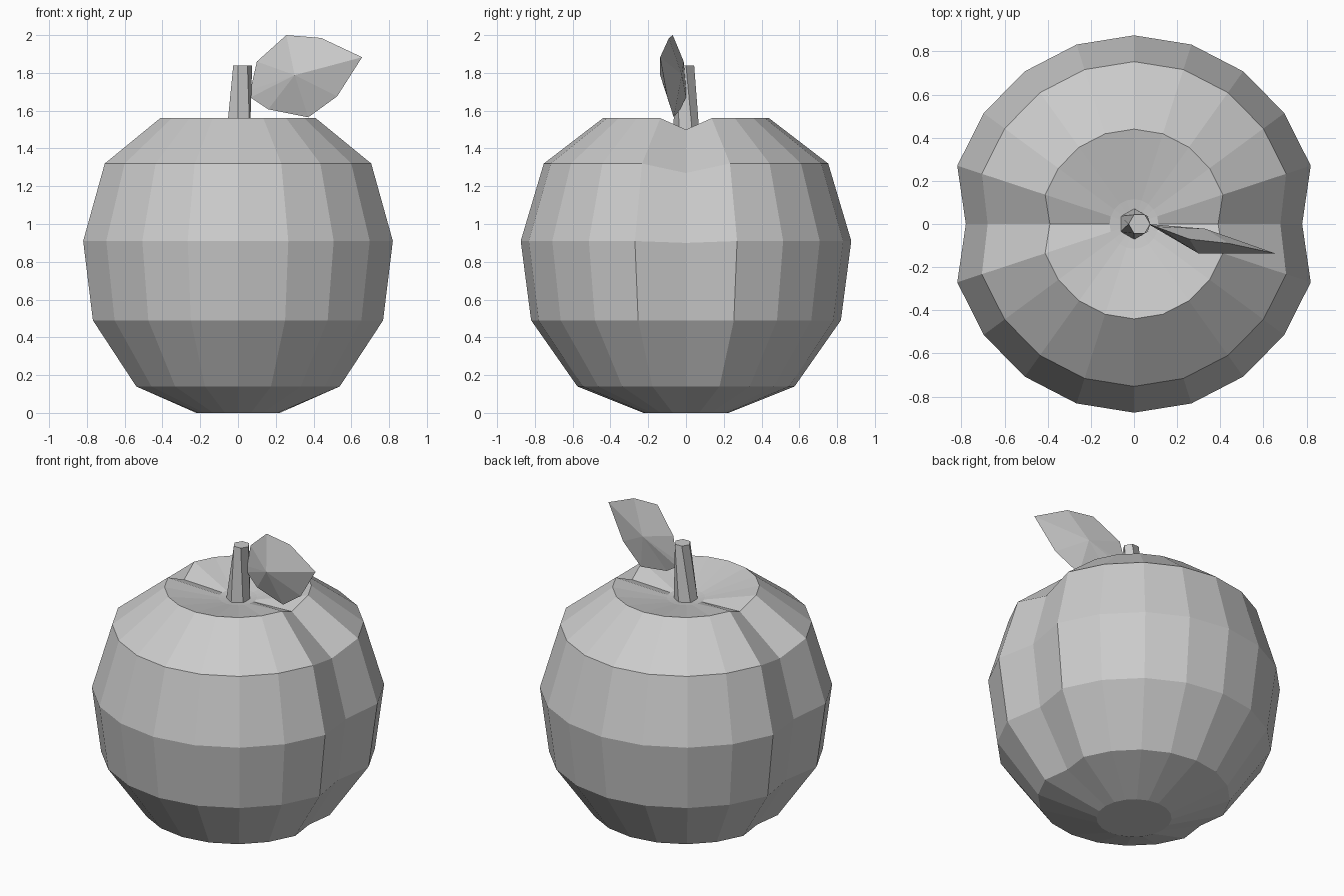
import bpy, bmesh, math

if "Cube" in bpy.data.objects:
    bpy.data.objects.remove(bpy.data.objects["Cube"])

grey = bpy.data.materials.new("plain_grey")
grey.diffuse_color = (0.6, 0.6, 0.6, 1)
grey.use_nodes = True
grey.node_tree.nodes["Principled BSDF"].inputs["Base Color"].default_value = grey.diffuse_color


def make(name, bm):
    bmesh.ops.recalc_face_normals(bm, faces=bm.faces)
    mesh = bpy.data.meshes.new(name)
    bm.to_mesh(mesh)
    bm.free()
    mesh.materials.append(grey)
    obj = bpy.data.objects.new(name, mesh)
    bpy.context.collection.objects.link(obj)
    return obj


def bridge(bm, a, b):
    n = len(a)
    for i in range(n):
        j = (i + 1) % n
        bm.faces.new((a[i], a[j], b[j], b[i]))


# Apple body: 20-sided rings, with a groove running down the +x and -x sides
# (radius, height, groove radius factor, groove drop)
PROFILE = [(0.225, 0.0, 1.0, 0.0), (0.575, 0.14, 0.91, 0.0),
           (0.82, 0.49, 0.90, 0.0), (0.875, 0.91, 0.905, 0.01),
           (0.753, 1.32, 0.915, 0.05), (0.44, 1.56, 0.90, 0.06),
           (0.115, 1.49, 1.0, 0.0)]
SIDES = 20
bm = bmesh.new()
rings = []
for r, z, pinch, drop in PROFILE:
    ring = []
    for i in range(SIDES):
        a = 2 * math.pi * i / SIDES
        groove = i % (SIDES // 2) == 0
        rr = r * pinch if groove else r
        ring.append(bm.verts.new((0.985 * rr * math.cos(a), rr * math.sin(a),
                                  z - drop if groove else z)))
    rings.append(ring)
for a, b in zip(rings, rings[1:]):
    bridge(bm, a, b)
bm.faces.new(rings[0])
# shallow centre of the hollow
centre = bm.verts.new((0, 0, 1.475))
for i in range(SIDES):
    bm.faces.new((rings[-1][i], rings[-1][(i + 1) % SIDES], centre))
make("apple_body", bm)

# Stem: tapered, slightly leaning and twisted hexagon
bm = bmesh.new()
stem = []
for r, x, z, turn in [(0.073, 0.0, 1.45, 30), (0.05, 0.025, 1.84, 0)]:
    stem.append([bm.verts.new((x + r * math.cos(math.radians(60 * i + turn)),
                               r * math.sin(math.radians(60 * i + turn)), z))
                 for i in range(6)])
bridge(bm, stem[0], stem[1])
bm.faces.new(stem[0])
bm.faces.new(stem[1])
make("stem", bm)

# Leaf: outline fanned to a bulging centre on the front and back
RIM = [(0.066, 0.0, 1.71), (0.10, -0.012, 1.86), (0.256, -0.07, 2.0),
       (0.44, -0.09, 1.985), (0.657, -0.137, 1.883), (0.525, -0.10, 1.676),
       (0.372, -0.065, 1.565), (0.16, -0.03, 1.607), (0.066, 0.0, 1.67)]
bm = bmesh.new()
rim = [bm.verts.new(p) for p in RIM]
for p in [(0.30, -0.137, 1.788), (0.33, -0.022, 1.79)]:
    c = bm.verts.new(p)
    for i in range(len(rim)):
        bm.faces.new((rim[i], rim[(i + 1) % len(rim)], c))
make("leaf", bm)
